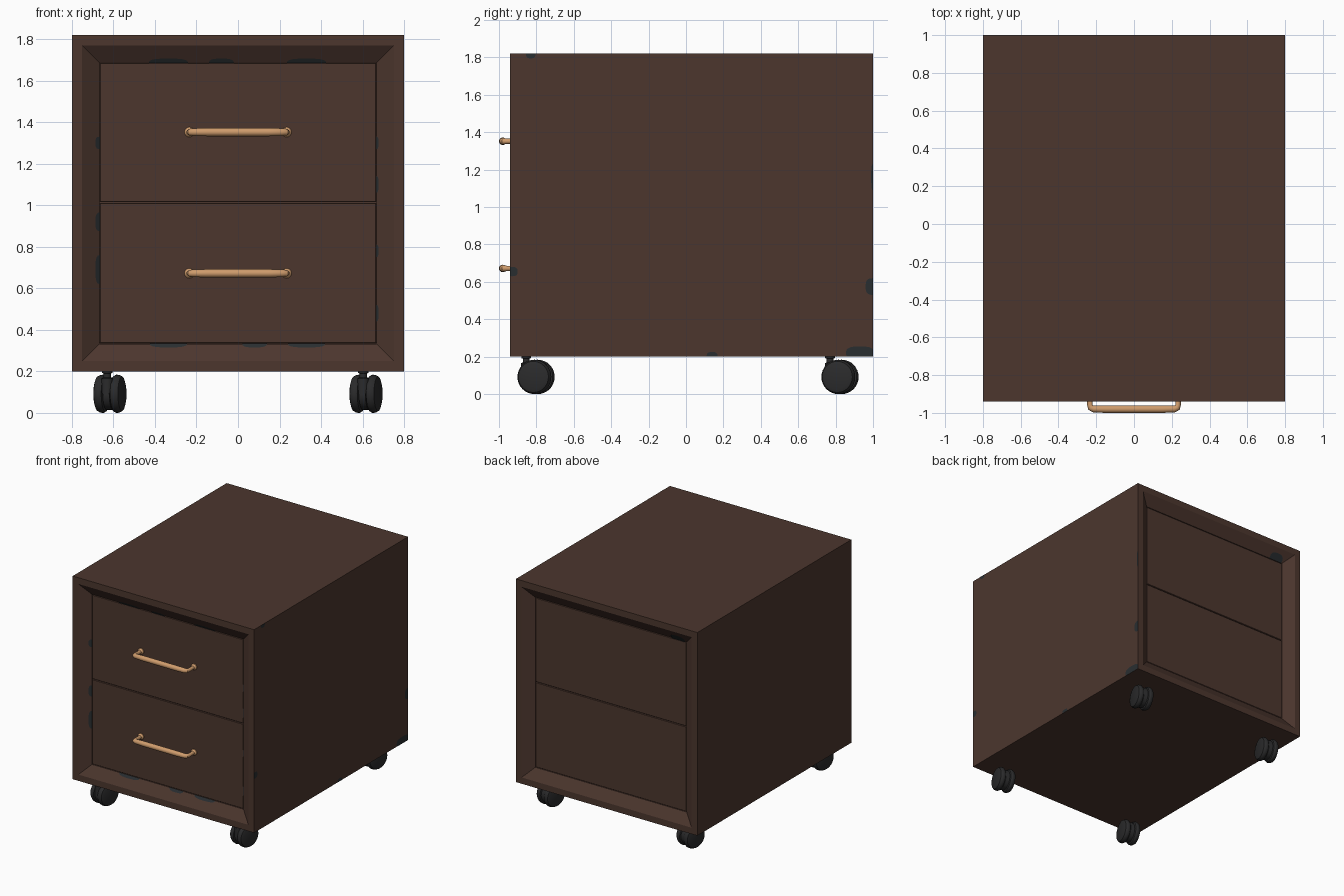
import bpy, bmesh, math
from mathutils import Vector, Matrix

if "Cube" in bpy.data.objects:
    bpy.data.objects.remove(bpy.data.objects["Cube"])


def material(name, rgb):
    m = bpy.data.materials.new(name)
    m.diffuse_color = (*rgb, 1)
    m.use_nodes = True
    m.node_tree.nodes["Principled BSDF"].inputs["Base Color"].default_value = m.diffuse_color
    return m


WOOD = material("dark brown wood", (0.072, 0.037, 0.027))
BRASS = material("warm brass", (0.62, 0.33, 0.15))
RUBBER = material("black rubber", (0.024, 0.024, 0.025))
WORN = material("worn slate", (0.022, 0.027, 0.030))


def finish(name, bm, mat, smooth=False):
    bmesh.ops.recalc_face_normals(bm, faces=bm.faces)
    me = bpy.data.meshes.new(name)
    bm.to_mesh(me)
    bm.free()
    me.materials.append(mat)
    ob = bpy.data.objects.new(name, me)
    bpy.context.collection.objects.link(ob)
    if smooth:
        bpy.ops.object.select_all(action='DESELECT')
        ob.select_set(True)
        bpy.context.view_layer.objects.active = ob
        bpy.ops.object.shade_smooth_by_angle(angle=math.radians(35))
    return ob


def add_box(bm, lo, hi):
    lo, hi = Vector(lo), Vector(hi)
    mat = Matrix.Translation((lo + hi) / 2) @ Matrix.Diagonal((*(hi - lo), 1))
    return bmesh.ops.create_cube(bm, size=1, matrix=mat)['verts']


def box(name, lo, hi, mat, bevel=0):
    bm = bmesh.new()
    add_box(bm, lo, hi)
    if bevel:
        bmesh.ops.bevel(bm, geom=bm.edges[:], offset=bevel, segments=1, affect='EDGES')
    return finish(name, bm, mat)


def lathe(bm, profile, matrix, sides=24):
    """Closed solid turned around local z from (radius, height) pairs."""
    rings = []
    for r, h in profile:
        rings.append([bm.verts.new(matrix @ Vector((r * math.cos(2 * math.pi * i / sides),
                      r * math.sin(2 * math.pi * i / sides), h))) for i in range(sides)])
    for a, b in zip(rings, rings[1:]):
        for i in range(sides):
            j = (i + 1) % sides
            bm.faces.new((a[i], a[j], b[j], b[i]))
    bm.faces.new(rings[0])
    bm.faces.new(rings[-1])


# Cabinet body between the two frames
X, Z0, Z1, ZM = 0.8, 0.2, 1.82, 1.013
box("cabinet_body", (-X, -0.83, Z0), (X, 0.885, Z1), WOOD)


# Chamfered frames at the front and back
def frame(name, y_rim, y_panel, y_seam):
    bm = bmesh.new()
    loops = []
    for inset, y in ((0, y_seam), (0, y_rim), (0.05, y_rim), (0.132, y_panel), (0.132, y_seam)):
        x, a, b = X - inset, Z0 + inset, Z1 - inset
        loops.append([bm.verts.new(p) for p in ((-x, y, a), (x, y, a), (x, y, b), (-x, y, b))])
    for k in range(5):
        a, b = loops[k], loops[(k + 1) % 5]
        for i in range(4):
            bm.faces.new((a[i], a[(i + 1) % 4], b[(i + 1) % 4], b[i]))
    finish(name, bm, WOOD)


frame("front_frame", -0.94, -0.885, -0.83)
frame("back_frame", 1.0, 0.945, 0.885)

# Two drawer fronts and the matching back panels
for label, a, b in (("lower", 0.335, ZM - 0.002), ("upper", ZM + 0.002, 1.685)):
    box(label + "_drawer_front", (-0.666, -0.885, a), (0.666, -0.83, b), WOOD, 0.003)
    box(label + "_back_panel", (-0.666, 0.885, a), (0.666, 0.945, b), WOOD, 0.003)


# Bar handles with rounded bends and small collars
def handle(name, z):
    bm = bmesh.new()
    path = [(-0.234, -0.88), (-0.234, -0.958), (-0.229, -0.972), (-0.215, -0.979), (-0.15, -0.98)]
    path += [(-x, y) for x, y in reversed(path)]
    radii = [0.013, 0.014, 0.017, 0.018, 0.02, 0.02, 0.018, 0.017, 0.014, 0.013]
    rings, n = [], 16
    for i, (p, r) in enumerate(zip(path, radii)):
        p0, p1 = path[max(i - 1, 0)], path[min(i + 1, len(path) - 1)]
        side = Vector((p0[1] - p1[1], p1[0] - p0[0], 0)).normalized()
        c = Vector((*p, z))
        rings.append([bm.verts.new(c + r * (side * math.cos(2 * math.pi * k / n)
                      + Vector((0, 0, math.sin(2 * math.pi * k / n))))) for k in range(n)])
    for a, b in zip(rings, rings[1:]):
        for k in range(n):
            bm.faces.new((a[k], a[(k + 1) % n], b[(k + 1) % n], b[k]))
    for s in (-1, 1):
        m = Matrix.Translation((s * 0.234, -0.883, z)) @ Matrix.Rotation(math.pi / 2, 4, 'X')
        lathe(bm, [(0.024, 0), (0.024, 0.008), (0.018, 0.016), (0.013, 0.02)], m, 16)
    finish(name, bm, BRASS, True)


handle("upper_handle", 1.352)
handle("lower_handle", 0.672)


# Twin-wheel swivel casters, slightly turned and trailing behind the stem
def caster(name, x, y, turn):
    bm = bmesh.new()
    base = Matrix.Translation((x, y, 0)) @ Matrix.Rotation(math.radians(turn), 4, 'Z')
    wheel = base @ Matrix.Translation((0, 0.055, 0.092)) @ Matrix.Rotation(math.pi / 2, 4, 'Y')
    for s in (-1, 1):
        prof = [(0.07, 0.018), (0.086, 0.022), (0.092, 0.032), (0.091, 0.046),
                (0.083, 0.06), (0.066, 0.066)]
        lathe(bm, [(r, s * h) for r, h in prof], wheel, 32)
    lathe(bm, [(0.024, -0.03), (0.024, 0.03)], wheel, 16)
    # hood between the wheels, and the stem
    lathe(bm, [(0.078, -0.016), (0.078, 0.016)], wheel, 24)
    lathe(bm, [(0.028, 0.09), (0.028, 0.165), (0.018, 0.17), (0.018, 0.19),
               (0.026, 0.192), (0.026, 0.203)], base, 16)
    finish(name, bm, RUBBER, True)


for side, x in (("left", -0.63), ("right", 0.603)):
    caster("front_%s_caster" % side, x, -0.855, -14)
    caster("back_%s_caster" % side, x, 0.77, -14)

# Worn paint patches: thin ovals clipped to the face they sit on
worn = bmesh.new()


def patch(to_3d, u, v, ru, rv, umin=-9, umax=9, vmin=-9, vmax=9):
    pts = []
    for i in range(20):
        t = 2 * math.pi * i / 20
        c, s = math.cos(t), math.sin(t)
        pu = u + ru * math.copysign(abs(c) ** 0.7, c)
        pv = v + rv * math.copysign(abs(s) ** 0.7, s)
        pts.append(to_3d(min(max(pu, umin), umax), min(max(pv, vmin), vmax)))
    worn.faces.new([worn.verts.new(p) for p in pts])
    bmesh.ops.remove_doubles(worn, verts=worn.verts[:], dist=1e-5)


E = 0.003


def depth(v):  # y on the front chamfer, v measured outward from the panel edge
    return -0.885 - v * 0.055 / 0.082 - E


# on the front chamfers
for u, r in ((-0.335, 0.095), (-0.08, 0.06), (0.33, 0.095)):
    patch(lambda a, v: (a, depth(v), 1.688 + v - E), u, 0, r, 0.021, vmin=0)
for u, r in ((-0.335, 0.09), (0.08, 0.06), (0.33, 0.09)):
    patch(lambda a, v: (a, depth(v), 0.332 - v + E), u, 0, r, 0.02, vmin=0)
for sx, spots in ((-1, ((0.69, 0.07), (0.92, 0.045), (1.3, 0.03))),
                  (1, ((0.48, 0.04), (0.78, 0.03), (1.1, 0.04), (1.3, 0.03)))):
    for u, r in spots:
        w = 0.022 if sx < 0 else 0.012
        patch(lambda a, v: (sx * (0.668 + v - E), depth(v), a), u, 0, r, w, vmin=0)
# on the back top chamfer
patch(lambda a, v: (a, 0.945 + v * 0.67 + E, 1.688 + v - E), -0.6, 0.01, 0.06, 0.04, umin=-0.66, vmin=0)
# along the edges of the right side
for y, z, ry, rz in ((1.0, 0.575, 0.04, 0.045), (0.93, 0.22, 0.075, 0.035), (1.0, 1.16, 0.01, 0.07),
                     (0.14, 0.2, 0.03, 0.025), (-0.83, 1.82, 0.025, 0.025), (-0.93, 0.655, 0.03, 0.025)):
    patch(lambda a, b: (X + 0.001, a, b), y, z, ry, rz, -0.94, 1.0, Z0, Z1)
finish("worn_patches", worn, WORN)
